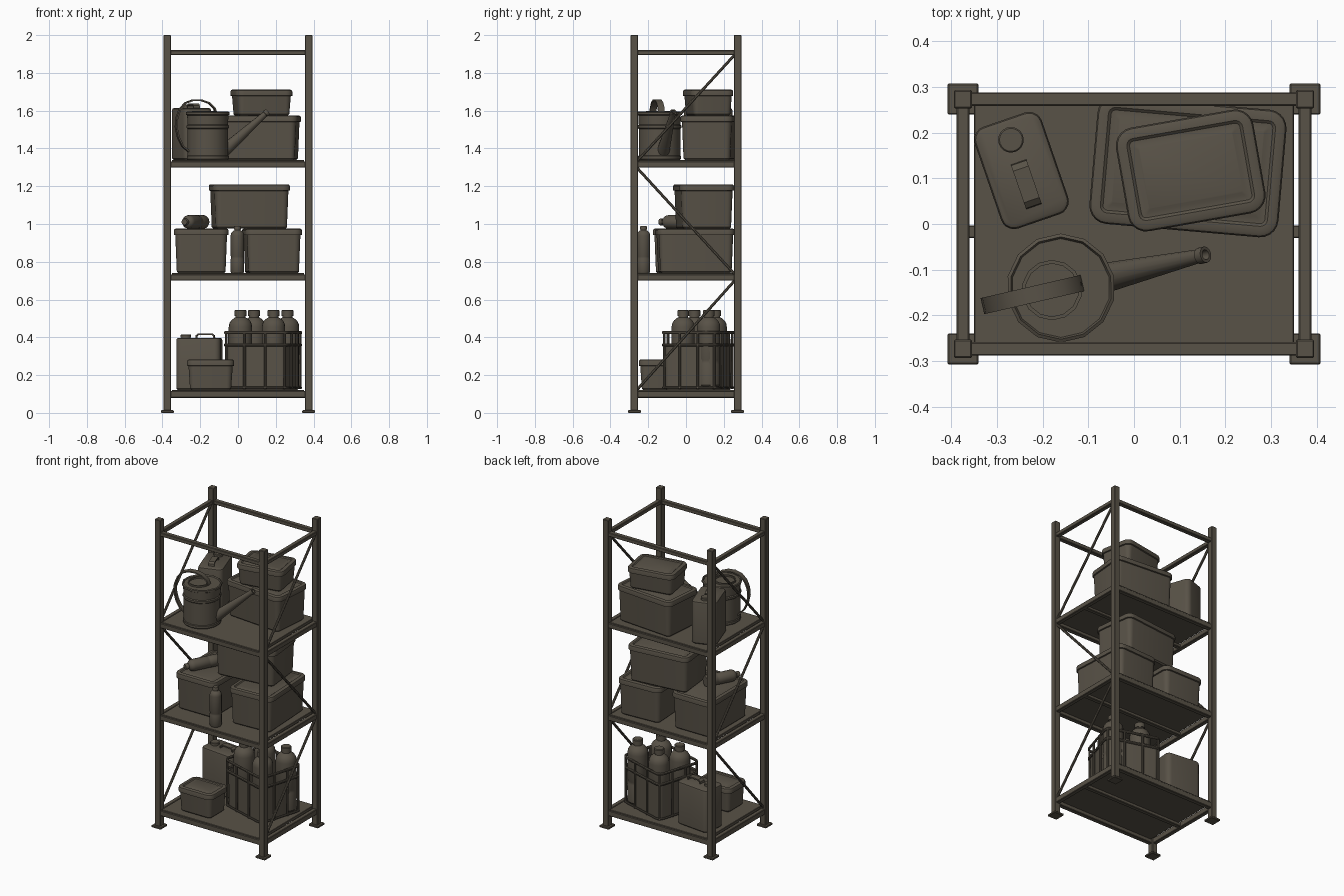
import bpy, bmesh, math
from mathutils import Vector, Matrix

if "Cube" in bpy.data.objects:
    bpy.data.objects.remove(bpy.data.objects["Cube"])

mat = bpy.data.materials.new("drab olive grey")
mat.diffuse_color = (0.098, 0.084, 0.063, 1)
mat.use_nodes = True
mat.node_tree.nodes["Principled BSDF"].inputs["Base Color"].default_value = mat.diffuse_color

def finish(name, bm, M=Matrix(), smooth=True):
    bmesh.ops.recalc_face_normals(bm, faces=bm.faces)
    me = bpy.data.meshes.new(name)
    bm.to_mesh(me)
    bm.free()
    me.materials.append(mat)
    ob = bpy.data.objects.new(name, me)
    ob.matrix_world = M
    bpy.context.collection.objects.link(ob)
    if smooth:
        bpy.ops.object.select_all(action='DESELECT')
        ob.select_set(True)
        bpy.context.view_layer.objects.active = ob
        bpy.ops.object.shade_smooth_by_angle(angle=math.radians(35))
    return ob

def place(x, y, z, deg=0):
    return Matrix.Translation((x, y, z)) @ Matrix.Rotation(math.radians(deg), 4, 'Z')

def skin(name, rings, M=Matrix(), closed=False):
    """Bridge equal-length point rings; cap the ends unless closed."""
    bm = bmesh.new()
    vs = [[bm.verts.new(p) for p in r] for r in rings]
    n = len(vs[0])
    pairs = list(zip(vs, vs[1:])) + ([(vs[-1], vs[0])] if closed else [])
    for a, b in pairs:
        for i in range(n):
            bm.faces.new((a[i], a[(i + 1) % n], b[(i + 1) % n], b[i]))
    if not closed:
        bm.faces.new(vs[0])
        bm.faces.new(vs[-1])
    return finish(name, bm, M)

def box(name, lo, hi, bevel=0.003):
    lo, hi = Vector(lo), Vector(hi)
    bm = bmesh.new()
    bmesh.ops.create_cube(bm, size=1)
    for v in bm.verts:
        v.co = (lo + hi) / 2 + v.co * (hi - lo)
    if bevel:
        bmesh.ops.bevel(bm, geom=bm.edges[:], offset=bevel, segments=1, affect='EDGES')
    return finish(name, bm, smooth=False)

def rrect(w, d, r, z, n=5):
    out = []
    for k, (sx, sy) in enumerate([(1, 1), (-1, 1), (-1, -1), (1, -1)]):
        for i in range(n + 1):
            a = math.pi / 2 * (k + i / n)
            out.append(Vector((sx * (w / 2 - r) + r * math.cos(a),
                               sy * (d / 2 - r) + r * math.sin(a), z)))
    return out

def loft(name, w, d, r, prof, M):
    """Rounded rectangles, each profile point is (inset, z)."""
    return skin(name, [rrect(w - 2 * i, d - 2 * i, max(r - i, 0.004), z) for i, z in prof], M)

def lathe(name, prof, M, n=20):
    return skin(name, [[Vector((r * math.cos(2 * math.pi * i / n), r * math.sin(2 * math.pi * i / n), z))
                        for i in range(n)] for r, z in prof], M)

def sweep(name, pts, side, a, b, M=Matrix(), n=8, closed=False):
    """Sweep a section (half sizes a along side, b across) along points."""
    pts, side, rings = [Vector(p) for p in pts], Vector(side), []
    m = len(pts)
    for i, p in enumerate(pts):
        q = pts[(i + 1) % m] if closed else pts[min(i + 1, m - 1)]
        o = pts[i - 1] if closed else pts[max(i - 1, 0)]
        up = side.cross((q - o).normalized()).normalized()
        k = math.sqrt(2) if n == 4 else 1
        rings.append([p + side * a * k * math.cos(2 * math.pi * (j + .5) / n)
                      + up * b * k * math.sin(2 * math.pi * (j + .5) / n) for j in range(n)])
    return skin(name, rings, M, closed)

# ---- rack: posts and foot plates
for sx in (-1, 1):
    for sy in (-1, 1):
        x, y = sx * 0.374, sy * 0.273
        box("post", (x - .02, y - .02, .005), (x + .02, y + .02, 2))
        box("foot_plate", (x - .034, y - .034, 0), (x + .034, y + .034, .014))

# ---- rack: beams, side rails, shelf panels
for z0, z1 in ((.08, .115), (.70, .733), (1.30, 1.332), (1.895, 1.92)):
    for s in (-1, 1):
        y, x = s * .273, s * .374
        box("long_beam", (-.36, y - .015, z0), (.36, y + .015, z1))
        box("side_rail", (x - .014, -.26, z0), (x + .014, .26, z1))
    if z0 < 1.8:
        box("shelf_joist", (-.365, -.031, z0 + .004), (.365, -.003, z1 - .008))
        box("shelf_panel", (-.35, -.285, z1 - .012), (.35, .285, z1 + .007), .002)

# ---- rack: diagonal braces on both sides
for x in (-.374, .374):
    for za, zb in ((.125, .70), (1.295, .735), (1.335, 1.895)):
        sweep("diagonal_brace", [(x, -.257, za), (x, .257, zb)], (1, 0, 0), .008, .008)

# ---- lidded storage boxes
def storage_box(name, x, y, z, w, d, h, deg):
    loft(name, w, d, .04,
         [(.024, 0), (.016, .008), (.008, h - .034), (0, h - .032), (0, h - .010), (.003, h - .003),
          (.009, h), (.024, h), (.030, h - .005), (.042, h - .005), (.048, h - .002)], place(x, y, z, deg))

storage_box("small_box_bottom", -.145, -.155, .122, .25, .19, .16, 0)
storage_box("left_box_middle", -.195, .03, .74, .41, .29, .235, 90)
storage_box("right_box_middle", .18, .047, .74, .41, .30, .235, 93)
storage_box("stacked_box_middle", .06, .093, .975, .41, .29, .235, 6)
storage_box("large_box_top", .118, .125, 1.339, .415, .28, .235, -5)
storage_box("stacked_box_top", .124, .117, 1.574, .305, .23, .137, 10)

# ---- canisters with cap and handle
def canister(x, y, z, deg):
    M, h = place(x, y, z, deg), .275
    loft("canister_body", .155, .235, .03, [(.008, 0), (0, .008), (0, h - .012), (.003, h - .004), (.010, h)], M)
    lathe("canister_cap", [(.024, h - .01), (.024, h + .003), (.028, h + .003), (.028, h + .016), (.025, h + .019)],
          M @ Matrix.Translation((0, .071, 0)))
    sweep("canister_handle", [(0, -.08, h - .005), (0, -.078, h + .012), (0, -.068, h + .02),
                              (0, .004, h + .02), (0, .014, h + .012), (0, .016, h - .005)],
          (1, 0, 0), .018, .004, M, 4)

canister(-.205, .15, .122, 84)
canister(-.246, .117, 1.339, 19)

# ---- bottles
def bottle(name, r, h, M):
    s = h - r * 1.15
    prof = [(r * .9, 0), (r, .008), (r, s * .35), (r * .96, s * .37), (r * .96, s * .42), (r, s * .44), (r, s - r * .3),
            (r * .95, s), (r * .8, s + r * .25), (r * .55, s + r * .45), (r * .42, s + r * .52),
            (r * .42, s + r * .62), (r * .5, s + r * .62), (r * .5, h - .004), (r * .44, h)]
    lathe(name, prof, M, 18)

for x, y in ((.013, .045), (.188, -.015), (.085, .155), (.262, .12)):
    bottle("crate_bottle", .062, .405, place(x, y, .14))
bottle("standing_bottle", .036, .25, place(-.003, -.225, .74))
axis = Vector((-.105, -.2, 0))
bottle("lying_bottle", .036, .225,
       Matrix.Translation((-.18, .06, 1.011)) @ axis.to_track_quat('Z', 'Y').to_matrix().to_4x4())

# ---- bottle crate: tub, rails and uprights
C, W, D = place(.133, .065, .122, -17), .345, .30
loft("crate_tub", W, D, .035, [(.018, 0), (.012, .008), (.008, .235), (.016, .235), (.02, .012)], C)
for z, t in ((.012, .006), (.237, .009), (.303, .009)):
    sweep("crate_rail", rrect(W, D, .035, z), (0, 0, 1), t, .007, C, closed=True)
for x, y in [(sx * (W / 2 - .011), sy * (D / 2 - .011)) for sx in (-1, 1) for sy in (-1, 1)] + \
        [(sx * W / 6, sy * D / 2) for sx in (-1, 1) for sy in (-1, 1)] + \
        [(sx * W / 2, sy * D / 6) for sx in (-1, 1) for sy in (-1, 1)]:
    sweep("crate_upright", [(x, y, .005), (x, y, .303)], (1, 0, 0), .007, .007, C)

# ---- watering can
K = place(-.16, -.14, 1.339, 13)
lathe("can_body", [(.108, 0), (.114, .006), (.114, .02), (.110, .024), (.110, .165), (.115, .170), (.115, .182),
                   (.110, .187), (.112, .236), (.119, .240), (.119, .252), (.112, .256), (.108, .248),
                   (.085, .248)], K, 14)
lathe("can_opening", [(.066, .235), (.066, .258), (.058, .258), (.058, .225), (.01, .225)],
      K @ Matrix.Translation((-.02, 0, 0)), 14)
sweep("can_handle", [(.045, 0, .245), (.035, 0, .275), (.005, 0, .302), (-.035, 0, .316), (-.08, 0, .317),
                     (-.12, 0, .302), (-.15, 0, .27), (-.168, 0, .225), (-.172, 0, .175), (-.16, 0, .12),
                     (-.138, 0, .075), (-.105, 0, .045)], (0, 1, 0), .018, .004, K, 4)
a, b = Vector((.085, 0, .045)), Vector((.325, 0, .255))
L = (b - a).length
lathe("can_spout", [(.034, 0), (.015, L - .02), (.018, L - .018), (.018, L), (.011, L), (.010, L - .03)],
      K @ Matrix.Translation(a) @ (b - a).to_track_quat('Z', 'Y').to_matrix().to_4x4(), 14)
